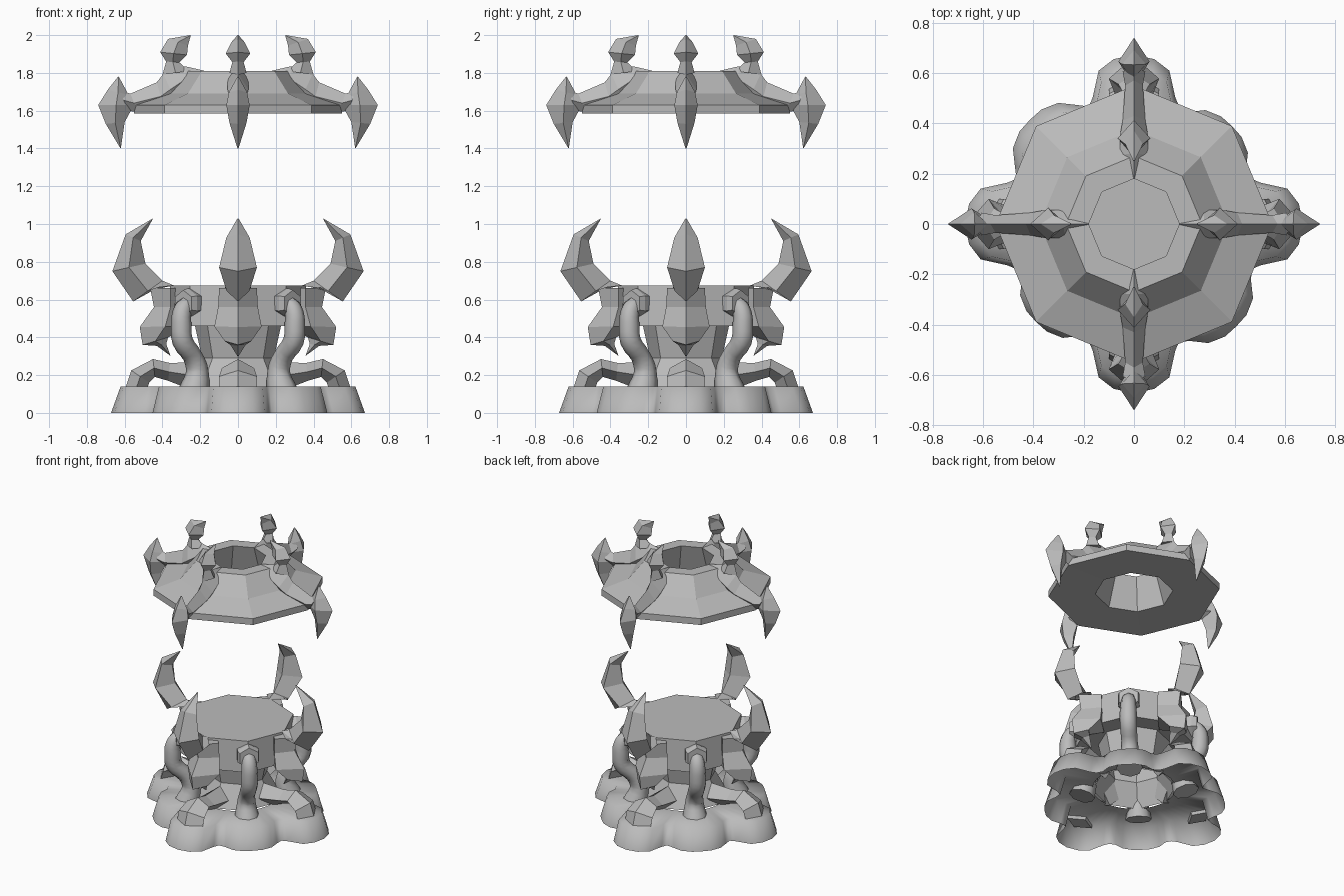
import bpy, bmesh, math
from mathutils import Vector

if "Cube" in bpy.data.objects:
    bpy.data.objects.remove(bpy.data.objects["Cube"])

stone = bpy.data.materials.new("grey_stone")
GREY = (0.5, 0.5, 0.5, 1)
stone.diffuse_color = GREY
stone.use_nodes = True
stone.node_tree.nodes["Principled BSDF"].inputs["Base Color"].default_value = GREY

SIDES = ("left", "back", "right", "front")


def place(name, data, turn=0.0):
    ob = bpy.data.objects.new(name, data)
    ob.rotation_euler.z = turn
    bpy.context.collection.objects.link(ob)
    return ob


def skin(name, rings, caps=(True, True), loop=False, smooth=False):
    """Bridge a row of equal vertex rings into one mesh."""
    bm = bmesh.new()
    rows = [[bm.verts.new(p) for p in ring] for ring in rings]
    n = len(rows[0])
    pairs = list(zip(rows, rows[1:])) + ([(rows[-1], rows[0])] if loop else [])
    for a, b in pairs:
        for i in range(n):
            j = (i + 1) % n
            bm.faces.new((a[i], a[j], b[j], b[i]))
    if not loop:
        for row, wanted in zip((rows[0], rows[-1]), caps):
            if wanted:
                bm.faces.new(row)
    bmesh.ops.recalc_face_normals(bm, faces=bm.faces)
    for f in bm.faces:
        f.smooth = smooth
    me = bpy.data.meshes.new(name)
    bm.to_mesh(me)
    bm.free()
    me.materials.append(stone)
    return me


def octagon(r, z):
    return [(r * math.cos(i * math.pi / 4), r * math.sin(i * math.pi / 4), z) for i in range(8)]


def claw(name, sections):
    """Diamond sections (outer r, z, inner r, z, half width), repeated on four sides."""
    rings = []
    for ro, zo, ri, zi, w in sections:
        mx, mz = (ro + ri) / 2, (zo + zi) / 2
        rings.append([(ro, 0, zo), (mx, w, mz), (ri, 0, zi), (mx, -w, mz)])
    me = skin(name, rings)
    for i, side in enumerate(SIDES):
        place(f"{side}_{name}", me, i * math.pi / 2)


# Floating crown ring
crown = [(.25, 1.59), (.55, 1.585), (.55, 1.63), (.375, 1.69), (.27, 1.81), (.18, 1.81)]
place("crown_ring", skin("crown_ring", [octagon(r, z) for r, z in crown], loop=True))

# Crown ribs, knobs and hanging tusks
claw("crown_rib", [
    (.18, 1.812, .22, 1.74, .04), (.28, 1.835, .27, 1.7, .055), (.395, 1.795, .32, 1.63, .055),
    (.43, 1.75, .39, 1.6, .045), (.57, 1.69, .53, 1.59, .035), (.63, 1.71, .58, 1.6, .045)])
claw("crown_knob", [
    (.4, 1.79, .26, 1.81, .045), (.38, 1.86, .31, 1.855, .03), (.412, 1.91, .27, 1.895, .065),
    (.37, 1.98, .265, 1.945, .035), (.252, 2.0, .25, 1.998, .003)])
claw("crown_tusk", [
    (.635, 1.78, .63, 1.778, .004), (.69, 1.71, .58, 1.685, .048), (.74, 1.63, .55, 1.63, .062),
    (.7, 1.53, .6, 1.54, .045), (.622, 1.4, .62, 1.402, .003)])

# Drum with its underside and the waist column, open at the bottom
drum = [(.36, .675), (.375, .46), (.23, .47), (.19, .29), (.27, .14)]
place("drum_and_column", skin("drum", [octagon(r, z) for r, z in drum], (True, False)))

# Large upward claws
claw("upper_claw", [
    (.5, .655, .34, .675, .07), (.555, .59, .4, .7, .06), (.665, .75, .49, .79, .1),
    (.595, .945, .515, .91, .062), (.45, 1.03, .452, 1.025, .004)])

# Ridged buttresses on the drum, each ending in a downward claw
claw("lower_claw", [
    (.465, .66, .25, .66, .1), (.445, .56, .27, .56, .105), (.52, .455, .25, .46, .125),
    (.505, .36, .37, .4, .07), (.43, .355, .38, .365, .04), (.355, .3, .36, .305, .004)])

# Root arches standing on the plinth
claw("root_arch", [
    (.6, .12, .485, .12, .1), (.565, .225, .47, .16, .1), (.45, .285, .44, .19, .085),
    (.36, .264, .37, .17, .075), (.2, .27, .24, .12, .08)])

# Scalloped hollow plinth: half lobes mirrored around, corner lobes of uneven size
side_lobe = [(0, .672), (7, .66), (13, .625), (18, .53), (21, .5)]
corner_lobe = [(26, .9), (32, .97), (39, 1)]
outline = []
for q, reach in enumerate((.55, .585, .55, .575)):
    corner = [(a, k * reach) for a, k in corner_lobe]
    eighth = side_lobe + corner
    quarter = eighth + [(45, reach)] + [(90 - a, r) for a, r in reversed(eighth[1:])]
    outline += [(math.radians(a + q * 90), r) for a, r in quarter]


def scallop(scale, z):
    return [(r * scale * math.cos(a), r * scale * math.sin(a), z) for a, r in outline]


rim = [(.265 * math.cos(a), .265 * math.sin(a), .14) for a, r in outline]
place("plinth", skin("plinth", [scallop(1, 0), scallop(.925, .14), rim], (False, False), smooth=True))

# Hooked tendrils on the diagonals: (distance, height, thickness)
path = [(.335, .1, .085), (.305, .22, .06), (.34, .3, .052), (.415, .38, .055),
        (.425, .46, .055), (.42, .53, .05), (.39, .57, .045), (.33, .58, .04)]
curve = bpy.data.curves.new("tendril", "CURVE")
curve.dimensions = "3D"
curve.bevel_depth = 1
curve.bevel_resolution = 2
curve.resolution_u = 3
curve.use_fill_caps = True
spline = curve.splines.new("BEZIER")
spline.bezier_points.add(len(path) - 1)
for p, (r, z, t) in zip(spline.bezier_points, path):
    p.co = Vector((r, 0, z))
    p.radius = t
    p.handle_left_type = p.handle_right_type = "AUTO"
spline.use_smooth = True
curve.materials.append(stone)

# Six-sided sockets where the tendrils meet the drum
socket = [[(r, t * math.sin(k * math.pi / 3), .58 + t * math.cos(k * math.pi / 3)) for k in range(6)]
          for r, t in ((.3, .07), (.375, .08), (.41, .07))]
socket_mesh = skin("tendril_socket", socket)
for i in range(4):
    turn = math.pi / 4 + i * math.pi / 2
    place(f"tendril_{i + 1}", curve, turn)
    place(f"tendril_socket_{i + 1}", socket_mesh, turn)
